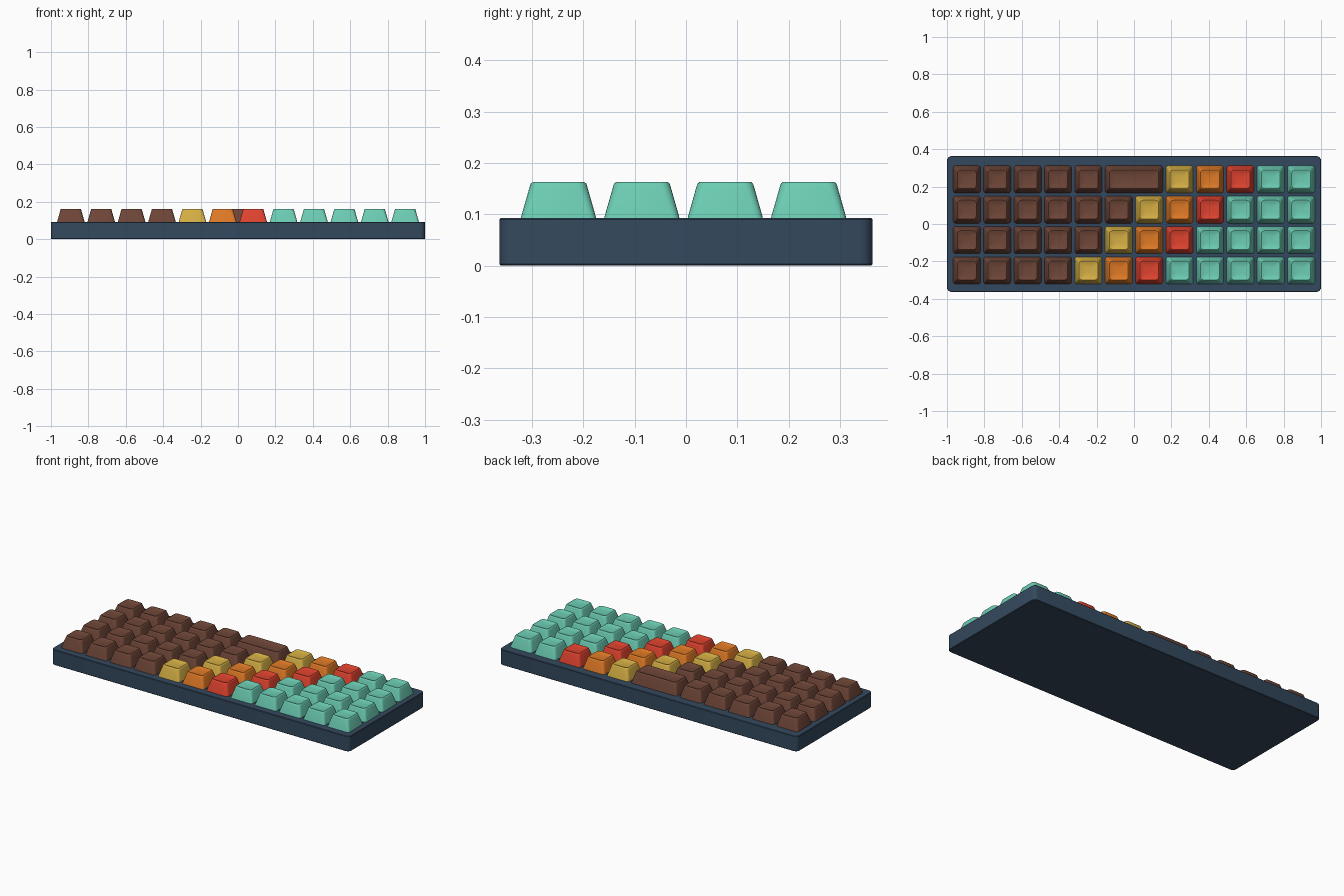
import bpy, bmesh, math

if "Cube" in bpy.data.objects:
    bpy.data.objects.remove(bpy.data.objects["Cube"])


def material(name, hex_code):
    def lin(c):
        c /= 255
        return c / 12.92 if c <= 0.04045 else ((c + 0.055) / 1.055) ** 2.4
    m = bpy.data.materials.new(name)
    m.diffuse_color = [lin(int(hex_code[i:i + 2], 16)) for i in (0, 2, 4)] + [1]
    m.use_nodes = True
    m.node_tree.nodes["Principled BSDF"].inputs["Base Color"].default_value = m.diffuse_color
    return m


MATS = {
    "N": material("navy_case", "34495E"),
    "B": material("brown_keys", "6F4638"),
    "Y": material("yellow_keys", "D6B045"),
    "O": material("orange_keys", "E07A26"),
    "R": material("red_keys", "E0432F"),
    "T": material("teal_keys", "6CCDB4"),
}


def rounded_rect(w, d, r, seg):
    """Points of a rounded rectangle, anticlockwise."""
    pts = []
    for q, (sx, sy) in enumerate(((1, 1), (-1, 1), (-1, -1), (1, -1))):
        for i in range(seg + 1):
            a = math.pi / 2 * (q + i / seg)
            pts.append((sx * (w / 2 - r) + r * math.cos(a),
                        sy * (d / 2 - r) + r * math.sin(a)))
    return pts


def loft(name, rings, seg, mat, loc=(0, 0, 0), angle=30):
    """Closed solid through rings of (width, depth, corner radius, z)."""
    bm = bmesh.new()
    loops = [[bm.verts.new((x, y, z)) for x, y in rounded_rect(w, d, r, seg)]
             for w, d, r, z in rings]
    n = len(loops[0])
    for a, b in zip(loops, loops[1:]):
        for i in range(n):
            j = (i + 1) % n
            bm.faces.new((a[i], a[j], b[j], b[i]))
    bm.faces.new(loops[0][::-1])
    bm.faces.new(loops[-1])
    me = bpy.data.meshes.new(name)
    bm.to_mesh(me)
    bm.free()
    me.materials.append(mat)
    ob = bpy.data.objects.new(name, me)
    ob.location = loc
    bpy.context.collection.objects.link(ob)
    bpy.ops.object.select_all(action="DESELECT")
    ob.select_set(True)
    bpy.context.view_layer.objects.active = ob
    bpy.ops.object.shade_smooth_by_angle(angle=math.radians(angle))


# Case: flat slab with rounded corners
CASE_TOP = 0.093
loft("case", [(1.994, 0.721, 0.022, 0), (2, 0.727, 0.025, 0.003),
              (2, 0.727, 0.025, CASE_TOP - 0.003),
              (1.994, 0.721, 0.022, CASE_TOP)], 4, MATS["N"])

# Keycaps: tapered, with softened rim and a shallow dished top
PITCH = 0.1625


def keycap(name, x, y, units, mat):
    extra = (units - 1) * PITCH
    profile = [(0.147, 0.014, 0.090), (0.145, 0.014, 0.096),
               (0.112, 0.018, 0.154), (0.108, 0.018, 0.160),
               (0.101, 0.017, 0.1625), (0.094, 0.015, 0.1615),
               (0.078, 0.012, 0.1585), (0.054, 0.009, 0.1560),
               (0.026, 0.005, 0.1550)]
    rings = [(s + extra, s, r, z) for s, r, z in profile]
    loft(name, rings, 4, mat, (x, y, 0), 40)


# Rows from back to front; W marks the double-width brown key
ROWS = ["BBBBBWYORTT", "BBBBBBYORTTT", "BBBBBYORTTTT", "BBBBYORTTTTT"]
for r, row in enumerate(ROWS):
    y = 0.239 - r * PITCH
    col = 0
    for c in row:
        units = 2 if c == "W" else 1
        x = (col + units / 2 - 6) * PITCH
        label = "wide_key" if units == 2 else f"key_row{r + 1}_col{col + 1}"
        keycap(label, x, y, units, MATS["B" if c == "W" else c])
        col += units
